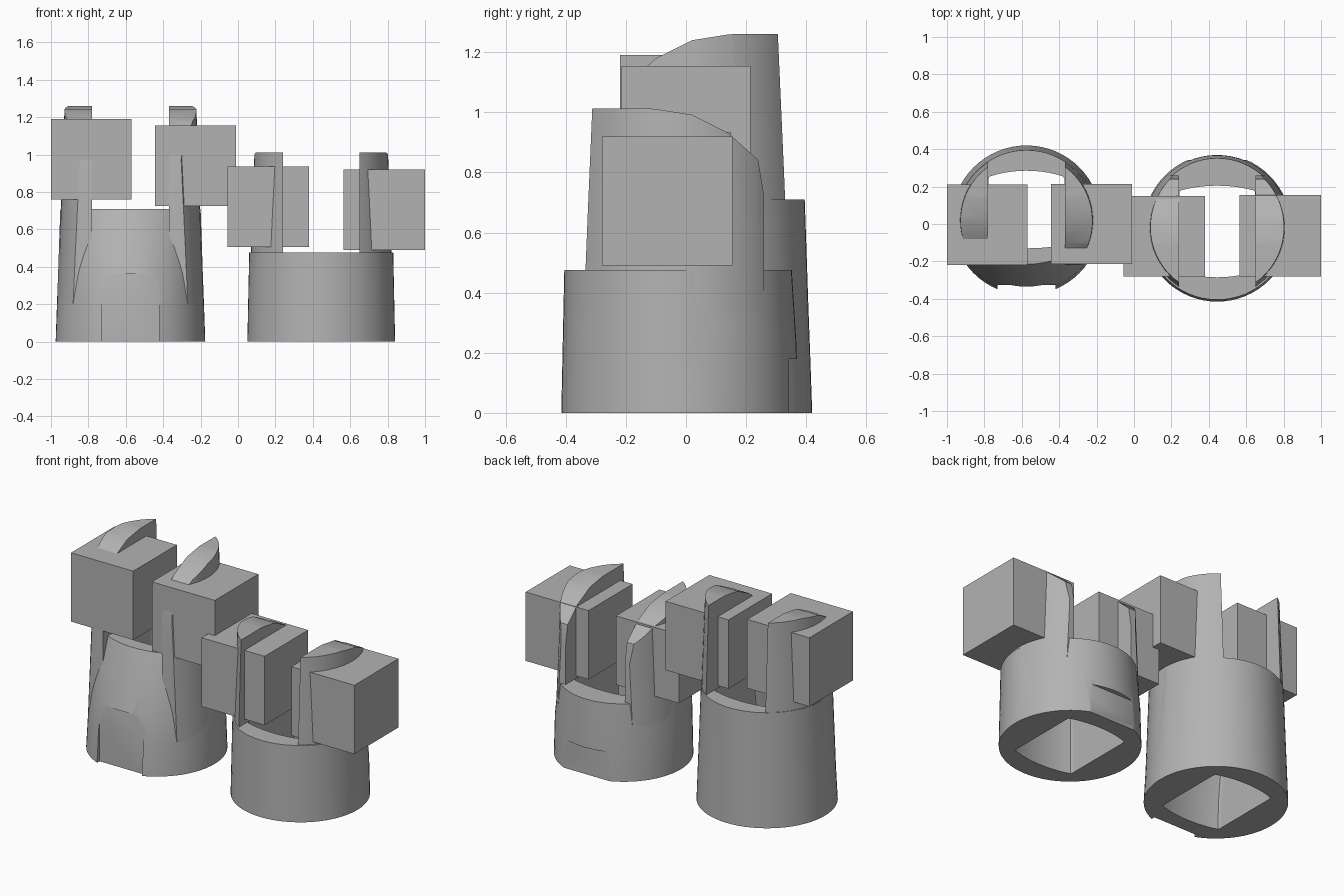
import bpy, bmesh, math

if "Cube" in bpy.data.objects:
    bpy.data.objects.remove(bpy.data.objects["Cube"])

mat = bpy.data.materials.new("plain grey")
mat.diffuse_color = (0.45, 0.45, 0.45, 1)
mat.use_nodes = True
mat.node_tree.nodes["Principled BSDF"].inputs["Base Color"].default_value = mat.diffuse_color
N = 64


def new_object(name, bm):
    bmesh.ops.recalc_face_normals(bm, faces=bm.faces)
    me = bpy.data.meshes.new(name)
    bm.to_mesh(me)
    bm.free()
    me.materials.append(mat)
    ob = bpy.data.objects.new(name, me)
    bpy.context.collection.objects.link(ob)
    return ob


def box(name, lo, hi):
    bm = bmesh.new()
    bmesh.ops.create_cube(bm, size=1)
    for v in bm.verts:
        v.co = [a + (c + 0.5) * (b - a) for a, b, c in zip(lo, hi, v.co)]
    return new_object(name, bm)


def boolean(ob, cutter, op):
    m = ob.modifiers.new(op.lower(), 'BOOLEAN')
    m.operation, m.object, m.solver = op, cutter, 'EXACT'
    bpy.context.view_layer.update()
    me = bpy.data.meshes.new_from_object(
        ob.evaluated_get(bpy.context.evaluated_depsgraph_get()))
    ob.modifiers.clear()
    ob.data = me
    bpy.data.objects.remove(cutter)


def smooth(ob):
    bpy.ops.object.select_all(action='DESELECT')
    ob.select_set(True)
    bpy.context.view_layer.objects.active = ob
    bpy.ops.object.shade_smooth_by_angle(angle=math.radians(30))


def cup_body(name, cx, cy, s, rings):
    """Tapered tube with a slot-shaped bore; the s side of each ring has its own depth.
    ring = z, radius, thin-side width, thin-side depth, thin-side bore depth"""
    bm = bmesh.new()
    outer, inner = [], []
    for z, r, w, d, b in rings:
        o, i = [], []
        for k in range(N):
            a = 2 * math.pi * k / N
            c, t = math.cos(a), math.sin(a)
            thin = t > 0
            x, y = c * (r + (w - r) * min(1, max(0, t * 4))), t * (d if thin else r)
            o.append(bm.verts.new((cx + x, cy + s * y, z)))
            x, y = max(-.203, min(.203, .42 * c)), t * (b if thin else .265)
            i.append(bm.verts.new((cx + x, cy + s * y, z)))
        outer.append(o)
        inner.append(i)
    strips = list(zip(outer, outer[1:])) + list(zip(inner, inner[1:]))
    strips += [(outer[0], inner[0]), (outer[-1], inner[-1])]
    for p, q in strips:
        for k in range(N):
            j = (k + 1) % N
            bm.faces.new((p[k], p[j], q[j], q[k]))
    return new_object(name, bm)


def prong(name, cx, cy, s, side, r0, r1, top, shift):
    """Side wall segment: tapered cylinder intersected with an arched side profile."""
    bm = bmesh.new()
    z0 = 0.2
    rz = lambda z: r0 + (r1 - r0) * z / top - 0.003
    bmesh.ops.create_cone(bm, cap_ends=True, segments=N, radius1=rz(z0),
                          radius2=rz(top), depth=top - z0)
    for v in bm.verts:
        v.co.x += cx
        v.co.y += cy
        v.co.z += (top + z0) / 2
    ob = new_object(name, bm)
    prof = [(-.6, z0 - .1), (-.6, top + .05), (-.12, top + .002), (-.08, top - .001),
            (.04, top - .02), (.16, top - .08), (.26, top - .17), (.28, top - .29),
            (.28, z0 - .1)]
    bm = bmesh.new()
    a, b = [[bm.verts.new((cx + side * x, cy + s * (y + shift), z)) for y, z in prof]
            for x in (.205, .6)]
    bm.faces.new(a)
    bm.faces.new(b)
    for k in range(len(prof)):
        j = (k + 1) % len(prof)
        bm.faces.new((a[k], a[j], b[j], b[k]))
    boolean(ob, new_object("profile_cutter", bm), 'INTERSECT')
    smooth(ob)


# Tall holder: front wall slopes inward
tall = cup_body("tall_cup", -.575, .02, -1,
                [(0, .40, .40, .40, .25), (.2, .393, .392, .385, .24),
                 (.36, .387, .38, .355, .22), (.54, .381, .365, .30, .185),
                 (.71, .375, .345, .235, .15)])
boolean(tall, box("notch_cutter", (-.73, -.6, -.1), (-.42, -.325, .36)), 'DIFFERENCE')
smooth(tall)

# Short holder: back wall leans in slightly
short = cup_body("short_cup", .445, -.02, 1,
                 [(0, .395, .395, .395, .26), (.24, .39, .39, .387, .245),
                  (.475, .385, .365, .372, .225)])
boolean(short, box("notch_cutter", (.29, .342, -.1), (.6, .6, .18)), 'DIFFERENCE')
smooth(short)

# Upright prongs on both holders
for side, label in ((-1, "left"), (1, "right")):
    prong("tall_prong_" + label, -.575, .02, -1, side, .40, .355, 1.26, -.04)
    prong("short_prong_" + label, .445, -.02, 1, side, .395, .36, 1.012, 0)

# Blocks through the prongs
blocks = [((-1, -.22, .76), (-.57, .21, 1.19)), ((-.445, -.215, .725), (-.01, .215, 1.155)),
          ((-.055, -.28, .505), (.38, .15, .935)), ((.565, -.28, .49), (1, .155, .92))]
for n, (lo, hi) in enumerate(blocks, 1):
    box(f"block_{n}", lo, hi)
